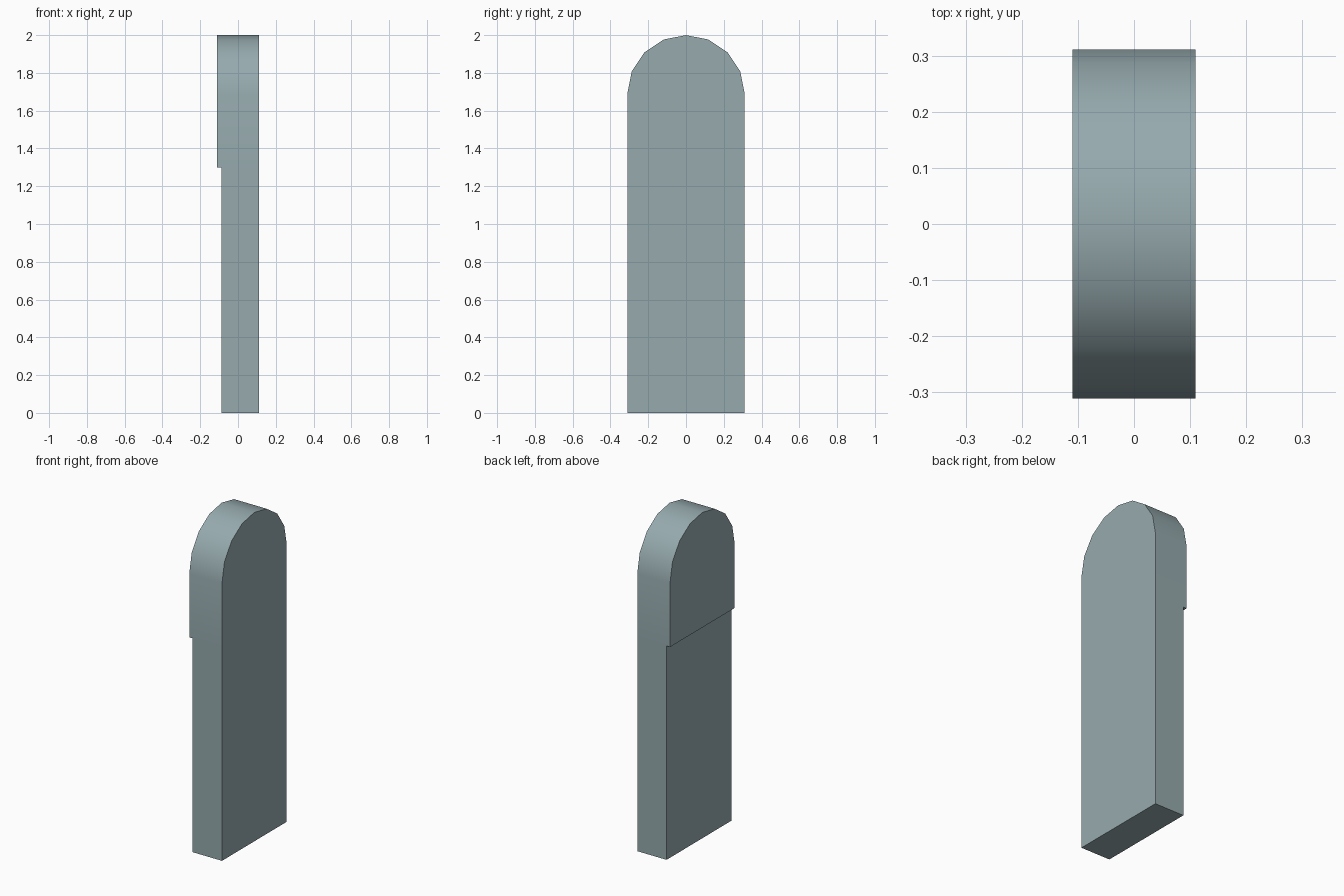
import bpy
import bmesh
import math

cube = bpy.data.objects.get("Cube")
if cube:
    bpy.data.objects.remove(cube, do_unlink=True)

RADIUS = 0.311        # half width and arch radius
SPRING = 2 - RADIUS   # height where the arch begins
STEP = 1.3            # underside of the thicker head
HALF = 0.11           # half thickness of the head
BACK = -0.087         # recessed face of the lower slab

stone = bpy.data.materials.new("grey_blue_stone")
colour = (0.305, 0.402, 0.423, 1)
stone.diffuse_color = colour
stone.use_nodes = True
bsdf = next(n for n in stone.node_tree.nodes if n.type == 'BSDF_PRINCIPLED')
bsdf.inputs["Base Color"].default_value = colour

# Arched head: an eight-sided half round over a short straight part
outline = [(RADIUS, STEP)]
for i in range(9):
    a = math.pi * i / 8
    outline.append((RADIUS * math.cos(a), SPRING + RADIUS * math.sin(a)))
outline.append((-RADIUS, STEP))

bm = bmesh.new()
face = bm.faces.new([bm.verts.new((-HALF, y, z)) for y, z in outline])
ext = bmesh.ops.extrude_face_region(bm, geom=[face])
new_verts = [g for g in ext["geom"] if isinstance(g, bmesh.types.BMVert)]
bmesh.ops.translate(bm, verts=new_verts, vec=(2 * HALF, 0, 0))
bmesh.ops.recalc_face_normals(bm, faces=bm.faces)

# Lower slab: cut a ledge into the underside and pull the rest to the ground
under = next(f for f in bm.faces if f.normal.z < -0.9)
bmesh.ops.bisect_plane(bm, geom=[under] + list(under.edges) + list(under.verts),
                       plane_co=(BACK, 0, 0), plane_no=(1, 0, 0))
slab = next(f for f in bm.faces
            if f.normal.z < -0.9 and f.calc_center_median().x > BACK + 0.02)
ext = bmesh.ops.extrude_face_region(bm, geom=[slab])
new_verts = [g for g in ext["geom"] if isinstance(g, bmesh.types.BMVert)]
bmesh.ops.translate(bm, verts=new_verts, vec=(0, 0, -STEP))
if slab.is_valid:
    bmesh.ops.delete(bm, geom=[slab], context='FACES_ONLY')
bmesh.ops.recalc_face_normals(bm, faces=bm.faces)

mesh = bpy.data.meshes.new("arched_slab")
bm.to_mesh(mesh)
bm.free()
mesh.materials.append(stone)
obj = bpy.data.objects.new("arched_slab", mesh)
bpy.context.collection.objects.link(obj)

# Smooth arch, sharp corners
bpy.ops.object.select_all(action='DESELECT')
obj.select_set(True)
bpy.context.view_layer.objects.active = obj
bpy.ops.object.shade_smooth_by_angle(angle=math.radians(30))
